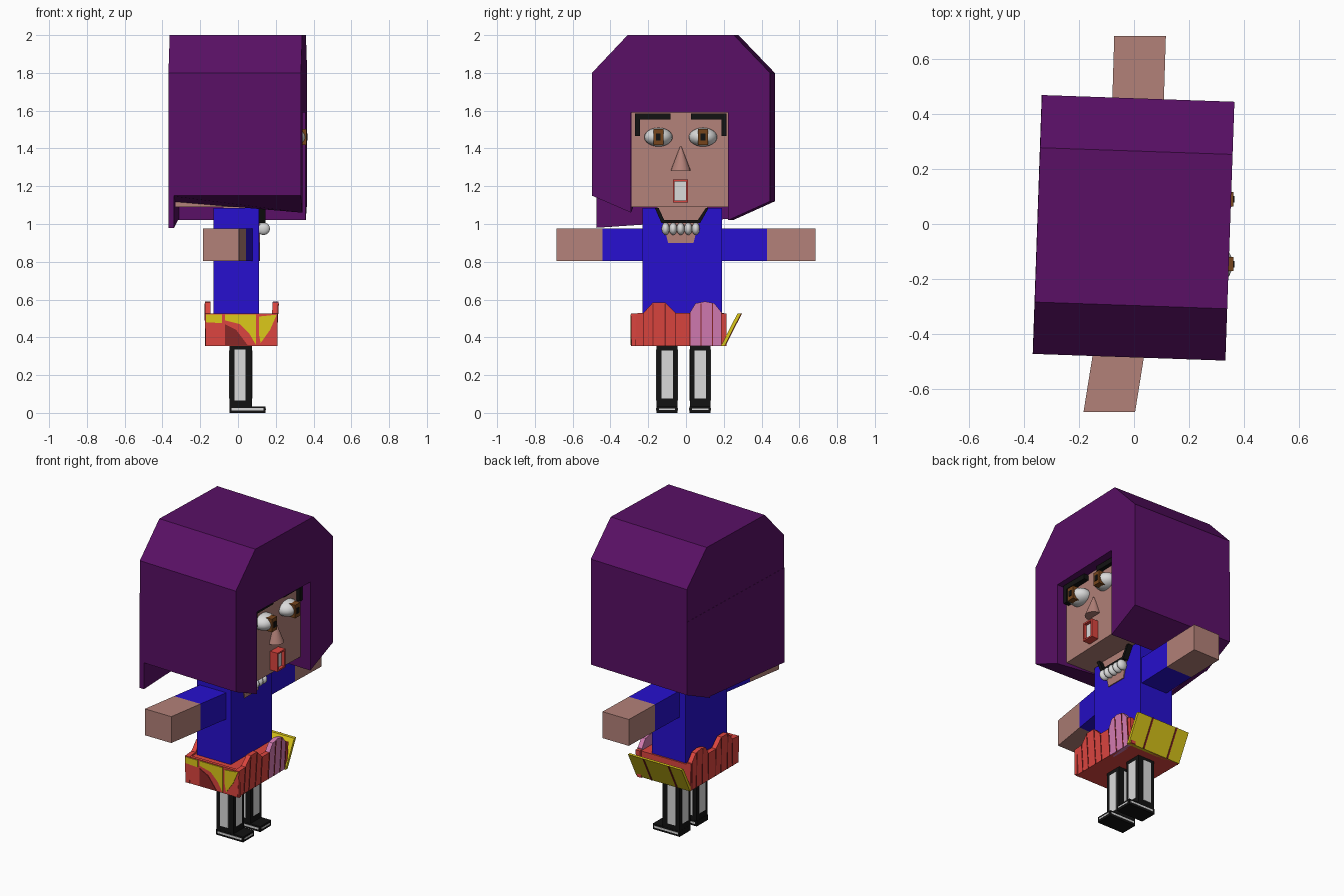
import bpy, bmesh
from math import radians, pi
from mathutils import Matrix, Vector

if "Cube" in bpy.data.objects:
    bpy.data.objects.remove(bpy.data.objects["Cube"])


def material(name, r, g, b):
    m = bpy.data.materials.new(name)
    m.use_nodes = True
    m.diffuse_color = (r, g, b, 1)
    bsdf = m.node_tree.nodes["Principled BSDF"]
    bsdf.inputs["Base Color"].default_value = (r, g, b, 1)
    bsdf.inputs["Roughness"].default_value = 0.8
    return m


PURPLE = material("hair purple", 0.1, 0.005, 0.13)
SKIN = material("skin", 0.45, 0.22, 0.19)
BLUE = material("shirt blue", 0.02, 0.005, 0.62)
RED = material("skirt red", 0.72, 0.06, 0.05)
DARK = material("pleat dark red", 0.25, 0.02, 0.02)
YELLOW = material("skirt yellow", 0.72, 0.58, 0.01)
PINK = material("skirt pink", 0.66, 0.2, 0.45)
BLACK = material("black", 0.006, 0.006, 0.006)
WHITE = material("white", 0.7, 0.7, 0.7)
BROWN = material("iris brown", 0.18, 0.06, 0.012)


def finish(name, bm, mat, smooth=False):
    bmesh.ops.recalc_face_normals(bm, faces=bm.faces[:])
    mesh = bpy.data.meshes.new(name)
    bm.to_mesh(mesh)
    bm.free()
    mesh.materials.append(mat)
    for p in mesh.polygons:
        p.use_smooth = smooth
    ob = bpy.data.objects.new(name, mesh)
    bpy.context.collection.objects.link(ob)
    return ob


def loft(name, ring_a, ring_b, mat):
    """Closed solid between two matching rings of points."""
    bm = bmesh.new()
    a = [bm.verts.new(p) for p in ring_a]
    b = [bm.verts.new(p) for p in ring_b]
    bm.faces.new(a)
    bm.faces.new(b)
    for i in range(len(a)):
        j = (i + 1) % len(a)
        bm.faces.new((a[i], a[j], b[j], b[i]))
    return finish(name, bm, mat)


def prism(name, yz, x0, x1, mat):
    return loft(name, [(x0, y, z) for y, z in yz], [(x1, y, z) for y, z in yz], mat)


def box(name, x0, x1, y0, y1, z0, z1, mat):
    return prism(name, [(y0, z0), (y1, z0), (y1, z1), (y0, z1)], x0, x1, mat)


def ball(name, centre, radii, mat):
    bm = bmesh.new()
    bmesh.ops.create_uvsphere(bm, u_segments=20, v_segments=12, radius=1,
                              matrix=Matrix.LocRotScale(Vector(centre), None, Vector(radii)))
    return finish(name, bm, mat, True)


# Hair: chamfered cap, two cheek curtains and a longer back panel around the head
XB, XF, W, IN_R, IN_L, BROW = -0.352, 0.35, 0.472, -0.265, 0.25, 1.59
hair = [prism("hair_cap", [(-W, BROW), (-W, 1.8), (-0.283, 2), (0.28, 2), (W, 1.8), (W, BROW)],
              XB, XF, PURPLE)]
for name, out, inner, z_out, z_back, z_front in (
        ("hair_right_curtain", -W, IN_R, 1.15, 1.12, 1.06),
        ("hair_left_curtain", W, IN_L, 1.12, 1.02, 1.02)):
    hair.append(loft(name,
                     [(XB, out, z_out), (XF, out, z_out), (XF, inner, z_front), (XB, inner, z_back)],
                     [(XB, out, BROW), (XF, out, BROW), (XF, inner, BROW), (XB, inner, BROW)], PURPLE))
hair.append(prism("hair_back", [(-W, 0.98), (0.27, 1.03), (W, 1.12), (W, BROW), (-W, BROW)],
                  XB - 0.001, XB + 0.03, PURPLE))
hair.append(box("head", XB + 0.02, 0.28, IN_R, IN_L, 1.09, 1.6, SKIN))
turn = Matrix.Translation((0, -0.014, 0)) @ Matrix.Rotation(radians(-2), 4, 'Z')
for part in hair:
    part.data.transform(turn)

# Face
MID = -0.028
for side, tag in ((-1, "right"), (1, "left")):
    y = MID + side * 0.118
    ball(tag + "_eye", (0.29, y, 1.46), (0.07, 0.075, 0.05), WHITE)
    box(tag + "_iris", 0.3, 0.363, y - 0.026, y + 0.026, 1.418, 1.502, BROWN)
    box(tag + "_pupil", 0.3, 0.367, y - 0.012, y + 0.012, 1.442, 1.478, BLACK)
    a, b, c = (MID + side * k for k in (0.055, 0.215, 0.242))
    prism(tag + "_eyebrow", [(a, 1.585), (c, 1.585), (c, 1.465), (b, 1.465), (b, 1.552), (a, 1.552)],
          0.26, 0.31, BLACK)

bm = bmesh.new()
bmesh.ops.create_cone(bm, cap_ends=True, segments=20, radius1=0.052, radius2=0.004, depth=0.125,
                      matrix=Matrix.Translation((0.285, MID, 1.347)))
nose = finish("nose", bm, SKIN, True)
bpy.context.view_layer.objects.active = nose
nose.select_set(True)
bpy.ops.object.shade_smooth_by_angle(angle=radians(40))

M0, M1, N0, N1 = MID - 0.042, MID + 0.038, 1.115, 1.235
for tag, d in (("right", (M0, M0 + 0.01, N0, N1)), ("left", (M1 - 0.01, M1, N0, N1)),
               ("lower", (M0, M1, N0, N0 + 0.01)), ("upper", (M0, M1, N1 - 0.01, N1))):
    box(tag + "_lip", 0.26, 0.33, *d, RED)
box("teeth", 0.26, 0.31, M0 + 0.005, M1 - 0.005, N0 + 0.005, N1 - 0.005, WHITE)

# Torso, neckline, collar and necklace
box("torso", -0.13, 0.11, -0.23, 0.19, 0.5, 1.085, BLUE)
box("neck", -0.08, 0.08, -0.12, 0.08, 1.0, 1.12, SKIN)
prism("neckline", [(-0.155, 1.09), (0.115, 1.09), (0.065, 1.0), (0.04, 0.9), (-0.095, 0.9), (-0.12, 1.0)],
      0.1, 0.116, SKIN)
prism("collar", [(-0.165, 1.085), (-0.13, 1.005), (0.075, 1.005), (0.12, 1.085), (0.105, 1.085),
                 (0.062, 1.02), (-0.115, 1.02), (-0.145, 1.085)], 0.1, 0.145, BLACK)
for i in range(5):
    ball("necklace_bead", (0.135, -0.108 + i * 0.04, 0.975), (0.034, 0.021, 0.033), WHITE)


# Arms held out sideways, each a sleeve and a hand along one slanted line
def arm(tag, y_in, y_out, x_in, x_out):
    def ring(t):
        x, y = x_in + (x_out - x_in) * t, y_in + (y_out - y_in) * t
        return [(x + dx, y, z) for dx, z in ((-0.094, 0.805), (0.094, 0.805), (0.094, 0.975), (-0.094, 0.975))]
    loft(tag + "_sleeve", ring(-0.1), ring(0.5), BLUE)
    loft(tag + "_hand", ring(0.5), ring(1), SKIN)


arm("right", -0.2, -0.685, -0.012, -0.09)
arm("left", 0.17, 0.685, 0.006, 0.022)

# Skirt: body, scalloped front and back, side panels
LOW, HIP = 0.355, 0.525
box("skirt_body", -0.17, 0.195, -0.275, 0.2, LOW, 0.52, RED)
red_scallop = [(-0.29, HIP), (-0.225, 0.53), (-0.175, 0.585), (-0.11, 0.585), (-0.055, 0.53), (0.02, 0.53)]
pink_scallop = [(0.02, 0.53), (0.05, 0.58), (0.1, 0.59), (0.15, 0.58), (0.19, 0.53)]


def panel(name, top, x, lean, thick, mat):
    outline = [(top[0][0], LOW)] + top + [(top[-1][0], LOW)]
    def ring(dx):
        return [(x + dx + lean * (z - LOW), y, z) for y, z in outline]
    return loft(name, ring(0), ring(-thick), mat)


panel("skirt_front_red", red_scallop, 0.2, 0.06, 0.03, RED)
panel("skirt_front_pink", pink_scallop, 0.2, 0.06, 0.03, PINK)
panel("skirt_front_edge", [(0.19, HIP), (0.215, HIP)], 0.199, 0.06, 0.03, RED)
panel("skirt_back_right", red_scallop, -0.172, -0.015, -0.03, RED)
panel("skirt_back_left", pink_scallop + [(0.2, 0.53)], -0.172, -0.015, -0.03, RED)
for y, top in ((-0.225, 0.53), (-0.175, 0.58), (-0.11, 0.58), (-0.055, 0.53), (0.02, 0.53),
               (0.08, 0.58), (0.14, 0.58), (0.188, 0.53)):
    line = [(y - 0.003, top), (y + 0.003, top)]
    panel("front_pleat", line, 0.203, 0.06, 0.006, DARK)
    panel("back_pleat", line, -0.174, -0.015, -0.005, DARK)


def side_plate(name, xz, mat, y, flare, depth):
    def ring(d):
        return [(x, y + d + flare * (z - LOW), z) for x, z in xz]
    return loft(name, ring(0), ring(depth), mat)


full = [(-0.172, LOW), (0.21, LOW), (0.21, HIP), (-0.172, HIP)]
side_plate("skirt_right_side", full, RED, -0.288, 0, 0.02)
for xz in ([(-0.17, 0.48), (-0.17, 0.52), (-0.085, 0.52), (-0.085, 0.475)],
           [(-0.07, 0.49), (-0.07, 0.52), (0.095, 0.52), (0.095, 0.36), (0.06, 0.42), (0.01, 0.47)],
           [(0.11, 0.42), (0.11, 0.51), (0.205, 0.52), (0.17, 0.44), (0.12, 0.37)]):
    side_plate("right_side_yellow", xz, YELLOW, -0.293, 0, 0.006)
side_plate("right_side_shade", [(-0.07, 0.36), (0.05, 0.36), (-0.01, 0.44), (-0.07, 0.47)],
           DARK, -0.292, 0, 0.005)
side_plate("skirt_left_side", full, YELLOW, 0.205, 0.51, -0.02)
for x in (-0.08, 0.1):
    side_plate("left_side_pleat", [(x - 0.005, LOW), (x + 0.005, LOW), (x + 0.005, HIP), (x - 0.005, HIP)],
               DARK, 0.209, 0.51, -0.006)

# Legs with pale stocking insets, and flat shoes with a pale stripe
for tag, y in (("right", -0.1), ("left", 0.075)):
    box(tag + "_leg", -0.045, 0.075, y - 0.055, y + 0.055, 0, 0.36, BLACK)
    box(tag + "_leg_inset_ends", -0.048, 0.078, y - 0.03, y + 0.03, 0.075, 0.33, WHITE)
    box(tag + "_leg_inset_sides", -0.018, 0.04, y - 0.058, y + 0.058, 0.065, 0.335, WHITE)
    box(tag + "_shoe", -0.046, 0.145, y - 0.056, y + 0.056, 0, 0.035, BLACK)
    box(tag + "_shoe_side_stripe", -0.035, 0.135, y - 0.058, y + 0.058, 0.013, 0.025, WHITE)
    box(tag + "_shoe_toe_stripe", 0.1, 0.147, y - 0.043, y + 0.043, 0.014, 0.023, WHITE)
